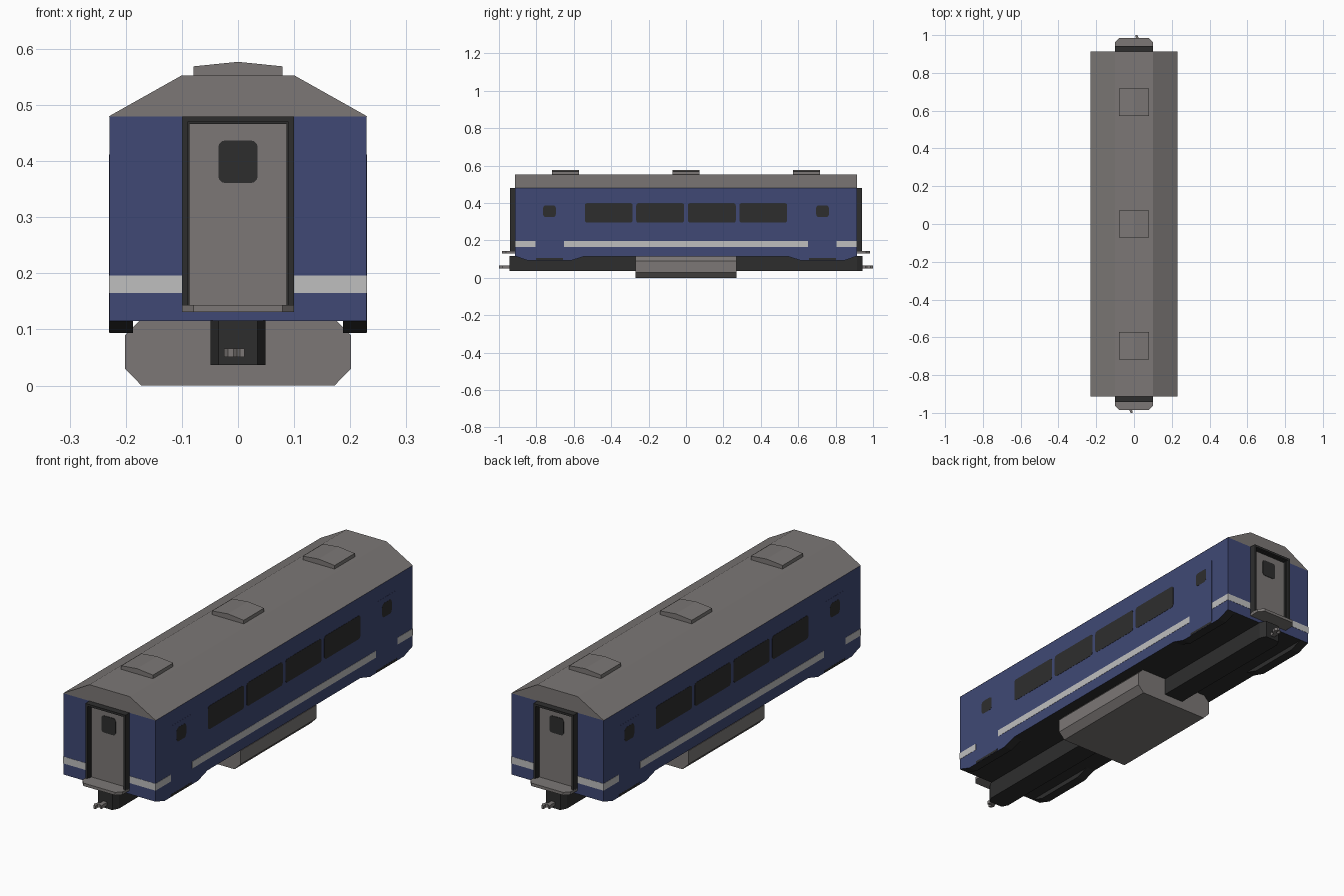
import bpy, bmesh, math

if "Cube" in bpy.data.objects:
    bpy.data.objects.remove(bpy.data.objects["Cube"])


def material(name, r, g, b):
    m = bpy.data.materials.new(name)
    m.diffuse_color = (r, g, b, 1)
    m.use_nodes = True
    m.node_tree.nodes["Principled BSDF"].inputs["Base Color"].default_value = m.diffuse_color
    return m


BLUE = material("navy blue paint", 0.050, 0.066, 0.178)
GREY = material("warm grey", 0.200, 0.186, 0.180)
DARK = material("charcoal", 0.027, 0.027, 0.027)
LIGHT = material("pale grey stripe", 0.52, 0.52, 0.52)


def prism(name, profile, axis, a, b, mats, rule=None):
    """Extrude a 2D profile along an axis from a to b; rule picks each face's material."""
    place = {"x": lambda u, v, t: (t, u, v),
             "y": lambda u, v, t: (u, t, v),
             "z": lambda u, v, t: (u, v, t)}[axis]
    bm = bmesh.new()
    ends = [[bm.verts.new(place(u, v, t)) for u, v in profile] for t in (a, b)]
    n = len(profile)
    bm.faces.new(ends[0])
    bm.faces.new(ends[1])
    for i in range(n):
        j = (i + 1) % n
        bm.faces.new((ends[0][i], ends[0][j], ends[1][j], ends[1][i]))
    bmesh.ops.recalc_face_normals(bm, faces=bm.faces)
    if rule:
        for f in bm.faces:
            f.material_index = rule(f.normal)
    me = bpy.data.meshes.new(name)
    bm.to_mesh(me)
    bm.free()
    for m in mats:
        me.materials.append(m)
    ob = bpy.data.objects.new(name, me)
    bpy.context.collection.objects.link(ob)
    return ob


def rect(u0, u1, v0, v1, r=0.0):
    """Rectangle profile, with rounded corners when r > 0."""
    if r == 0:
        return [(u0, v0), (u1, v0), (u1, v1), (u0, v1)]
    pts = []
    corners = [(u1 - r, v1 - r), (u0 + r, v1 - r), (u0 + r, v0 + r), (u1 - r, v0 + r)]
    for k, (cu, cv) in enumerate(corners):
        for i in range(4):
            t = math.pi / 2 * (k + i / 3)
            pts.append((cu + r * math.cos(t), cv + r * math.sin(t)))
    return pts


W, L = 0.229, 0.913  # half width and half length of the shell


def underside(n):
    return 1 if n.z < -0.5 else 0


# Main shell, roof and underframe
prism("car_body", rect(-W, W, 0.115, 0.48), "y", -L, L, [BLUE, DARK], underside)
prism("roof", [(-0.23, 0.48), (0.23, 0.48), (0.1, 0.553), (-0.1, 0.553)],
      "y", -L, L, [GREY])
prism("underfloor_tank",
      [(-0.172, 0.0), (0.172, 0.0), (0.201, 0.03), (0.201, 0.09), (0.175, 0.116),
       (-0.175, 0.116), (-0.201, 0.09), (-0.201, 0.03)], "y", -0.27, 0.27, [GREY])
prism("centre_sill",
      [(-0.035, -0.943), (0.035, -0.943), (0.049, -0.915), (0.049, 0.915),
       (0.035, 0.943), (-0.035, 0.943), (-0.049, 0.915), (-0.049, -0.915)],
      "z", 0.037, 0.116, [DARK])

# Roof vents with a shallow ridge
for i, y in enumerate((-0.645, 0.0, 0.645)):
    prism(f"roof_vent_{i}", [(-0.079, 0.55), (0.079, 0.55), (0.079, 0.569),
                             (0.0, 0.577), (-0.079, 0.569)],
          "y", y - 0.072, y + 0.072, [GREY])

# Long sides
for s in (-1, 1):
    side = "right" if s > 0 else "left"

    def plate(name, prof, mat, thick=0.001):
        prism(f"{side}_{name}", prof, "x", s * (W - 0.002), s * (W + thick), [mat])

    for i, y in enumerate((-0.413, -0.138, 0.138, 0.413)):
        plate(f"window_{i}", rect(y - 0.128, y + 0.128, 0.295, 0.400, 0.012), DARK)
    plate("long_stripe", rect(-0.652, 0.652, 0.165, 0.196), LIGHT)
    for e in (-1, 1):
        end = "rear" if e > 0 else "front"
        y = e * 0.73
        plate(f"{end}_stripe", rect(*sorted((e * 0.805, e * L)), 0.165, 0.196), LIGHT)
        # Entrance door, window and step
        plate(f"{end}_door", rect(y - 0.073, y + 0.073, 0.106, 0.412), BLUE, 0.0006)
        plate(f"{end}_door_window", rect(y - 0.034, y + 0.034, 0.325, 0.388, 0.014), DARK)
        plate(f"{end}_door_step", rect(y - 0.072, y + 0.072, 0.095, 0.106), DARK)
        # Lowered skirt under the door: blue outside, dark elsewhere
        prism(f"{side}_{end}_skirt",
              [(e * L, 0.116), (e * 0.85, 0.094), (e * 0.61, 0.094), (e * 0.54, 0.116)],
              "x", s * 0.187, s * W, [BLUE, DARK],
              lambda n: 0 if n.x * s > 0.5 else 1)

# Car ends: each is the other turned by half a turn
for e in (-1, 1):
    end = "rear" if e > 0 else "front"

    def end_part(name, prof, y0, y1, mat):
        return prism(f"{end}_{name}", prof, "y", e * y0, e * y1, [mat])

    def arch(half, top, t):
        return [(-half, 0.14), (-half, top), (half, top), (half, 0.14), (half - t, 0.14),
                (half - t, top - t), (t - half, top - t), (t - half, 0.14)]

    for k in (-1, 1):
        end_part(f"stripe_{'right' if k > 0 else 'left'}",
                 rect(*sorted((k * 0.095, k * (W + 0.001))), 0.165, 0.196),
                 L - 0.002, L + 0.001, LIGHT)
    end_part("gangway_frame", arch(0.1, 0.48, 0.010), 0.91, 0.942, DARK)
    end_part("gangway_inner_seal", arch(0.092, 0.472, 0.006), 0.91, 0.930, DARK)
    end_part("gangway_door", rect(-0.087, 0.087, 0.14, 0.467), 0.91, 0.918, GREY)
    end_part("gangway_door_window", rect(-0.035, 0.035, 0.361, 0.437, 0.012),
             0.917, 0.920, DARK)
    # Footplate with clipped outer corners
    prism(f"{end}_footplate",
          [(-0.1, e * 0.91), (0.1, e * 0.91), (0.1, e * 0.962), (0.079, e * 0.985),
           (-0.079, e * 0.985), (-0.1, e * 0.962)], "z", 0.131, 0.144, [GREY])
    # Hooked coupler
    hook = [(-0.010, 0.935), (0.010, 0.935), (0.010, 0.968), (0.012, 0.985),
            (0.004, 0.985), (-0.002, 0.976), (-0.010, 0.982), (-0.008, 1.0),
            (-0.018, 1.0), (-0.025, 0.986), (-0.020, 0.968), (-0.010, 0.960)]
    prism(f"{end}_coupler", [(-e * u, e * v) for u, v in hook], "z", 0.051, 0.066, [GREY]) \
        if e > 0 else \
        prism(f"{end}_coupler", [(u, e * v) for u, v in hook], "z", 0.051, 0.066, [GREY])
